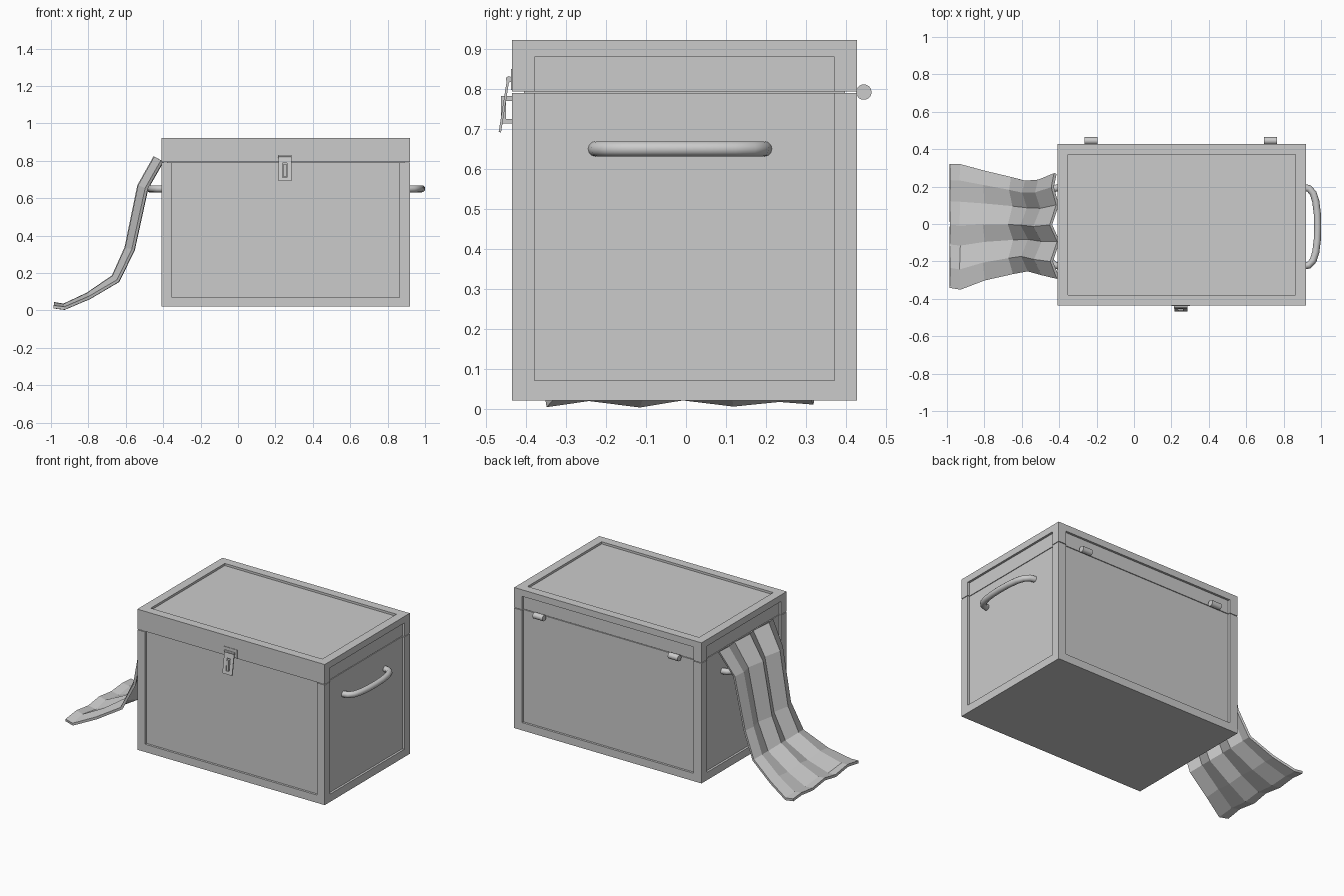
import bpy, bmesh, math
from mathutils import Vector

if "Cube" in bpy.data.objects:
    bpy.data.objects.remove(bpy.data.objects["Cube"])


def new_object(name, bm):
    bmesh.ops.recalc_face_normals(bm, faces=bm.faces)
    me = bpy.data.meshes.new(name)
    bm.to_mesh(me)
    bm.free()
    ob = bpy.data.objects.new(name, me)
    bpy.context.collection.objects.link(ob)
    return ob


def boxes(name, spans):
    """One object from (x0, x1, y0, y1, z0, z1) spans."""
    bm = bmesh.new()
    for x0, x1, y0, y1, z0, z1 in spans:
        for v in bmesh.ops.create_cube(bm, size=1)["verts"]:
            v.co = Vector(((x0, x1)[v.co.x > 0], (y0, y1)[v.co.y > 0], (z0, z1)[v.co.z > 0]))
    return new_object(name, bm)


def activate(ob):
    bpy.ops.object.select_all(action='DESELECT')
    ob.select_set(True)
    bpy.context.view_layer.objects.active = ob


def apply(ob, mod):
    activate(ob)
    bpy.ops.object.modifier_apply(modifier=mod.name)


def smooth(ob):
    activate(ob)
    bpy.ops.object.shade_smooth_by_angle(angle=math.radians(35))


def tube(name, points, radius, sides):
    """Capped round tube through a path lying in a horizontal plane."""
    bm = bmesh.new()
    rings = []
    for i, p in enumerate(points):
        t = (points[min(i + 1, len(points) - 1)] - points[max(i - 1, 0)]).normalized()
        side = t.cross(Vector((0, 0, 1)))
        ring = []
        for k in range(sides):
            a = 2 * math.pi * k / sides
            ring.append(bm.verts.new(p + radius * (side * math.cos(a) + Vector((0, 0, math.sin(a))))))
        rings.append(ring)
    for a, b in zip(rings, rings[1:]):
        for k in range(sides):
            bm.faces.new((a[k], a[(k + 1) % sides], b[(k + 1) % sides], b[k]))
    bm.faces.new(rings[0])
    bm.faces.new(rings[-1])
    ob = new_object(name, bm)
    smooth(ob)
    return ob


# Chest dimensions
X0, X1, Y0, Y1, Z0, Z1 = -0.41, 0.92, -0.435, 0.428, 0.02, 0.922
SEAM, F, D = 0.792, 0.056, 0.014
xa, xb, ya, yb = X0 + F, X1 - F, Y0 + F, Y1 - F

# Body and lid with shallow recessed panels
body = boxes("chest_body", [(X0, X1, Y0, Y1, Z0, SEAM - 0.002)])
lid = boxes("chest_lid", [(X0, X1, Y0, Y1, SEAM + 0.002, Z1)])
cutter = boxes("panel_cutter", [
    (xa, xb, ya, yb, Z1 - D, 1.1),
    (X1 - D, 1.1, ya, yb, 0.07, 0.88),
    (-0.6, X0 + D, ya, yb, 0.07, 0.88),
    (xa, xb, Y1 - D, 0.6, 0.07, 0.88),
    (xa, xb, -0.6, Y0 + D, 0.07, SEAM),
])
cutter.hide_render = True
for ob in (body, lid):
    mod = ob.modifiers.new("panels", 'BOOLEAN')
    mod.operation = 'DIFFERENCE'
    mod.solver = 'EXACT'
    mod.object = cutter
    apply(ob, mod)
bpy.data.objects.remove(cutter)
boxes("seam_core", [(X0 + 0.03, X1 - 0.03, Y0 + 0.03, Y1 - 0.03, 0.75, 0.83)])

# Bowed carrying handles on both ends
half = [(-0.02, -0.212), (0.015, -0.205), (0.038, -0.18), (0.052, -0.135), (0.06, -0.07)]
path = half + [(0.062, 0)] + [(d, -y) for d, y in reversed(half)]
for name, x, s in (("right_handle", X1, 1), ("left_handle", X0, -1)):
    tube(name, [Vector((x + s * d, y - 0.015, 0.65)) for d, y in path], 0.019, 12)

# Hinge barrels at the back
for name, x in (("left_hinge", -0.23), ("right_hinge", 0.73)):
    tube(name, [Vector((x - 0.035, 0.445, SEAM)), Vector((x + 0.035, 0.445, SEAM))], 0.0195, 14)

# Latch: lid plate, pivot, staple and slotted hasp hanging at a slant
boxes("latch_plate", [(0.2, 0.3, Y0 - 0.003, Y0 + 0.01, 0.797, 0.85)])
tube("latch_pivot", [Vector((0.215, -0.443, 0.824)), Vector((0.287, -0.443, 0.824))], 0.008, 8)
boxes("latch_staple", [
    (0.244, 0.258, -0.463, -0.451, 0.713, 0.782),
    (0.244, 0.258, -0.452, -0.415, 0.713, 0.725),
    (0.244, 0.258, -0.452, -0.415, 0.770, 0.782),
])
hasp = boxes("latch_hasp", [
    (0.217, 0.239, -0.003, 0.003, -0.14, 0),
    (0.263, 0.286, -0.003, 0.003, -0.14, 0),
    (0.239, 0.263, -0.003, 0.003, -0.14, -0.12),
    (0.239, 0.263, -0.003, 0.003, -0.042, -0.012),
])
hasp.location = (0, -0.444, 0.83)
hasp.rotation_euler.x = -math.atan2(0.022, 0.14)

# Pleated cloth draped from the left end down to the floor
rows = [  # x, z, back y, front y, pleat depth
    (-0.425, 0.81, 0.27, -0.29, 1.0),
    (-0.51, 0.66, 0.235, -0.27, 1.0),
    (-0.58, 0.33, 0.23, -0.25, 0.9),
    (-0.655, 0.17, 0.25, -0.265, 0.8),
    (-0.80, 0.078, 0.285, -0.30, 0.5),
    (-0.93, 0.02, 0.32, -0.35, 0.4),
    (-0.985, 0.028, 0.32, -0.34, 0.4),
]
pleats = [(0, -0.005), (0.13, 0.012), (0.30, -0.018), (0.49, 0.022),
          (0.65, -0.024), (0.84, 0.018), (1, -0.022)]
bm = bmesh.new()
grid = []
for i, (x, z, yback, yfront, depth) in enumerate(rows):
    a, b = rows[max(i - 1, 0)], rows[min(i + 1, len(rows) - 1)]
    t = Vector((b[0] - a[0], 0, b[1] - a[1])).normalized()
    n = Vector((t.z, 0, -t.x))
    grid.append([bm.verts.new(Vector((x, yback + (yfront - yback) * u, z)) + n * (o * depth))
                 if n.z > 0 else
                 bm.verts.new(Vector((x, yback + (yfront - yback) * u, z)) - n * (o * depth))
                 for u, o in pleats])
for a, b in zip(grid, grid[1:]):
    for k in range(len(pleats) - 1):
        bm.faces.new((a[k], a[k + 1], b[k + 1], b[k]))
cloth = new_object("draped_cloth", bm)
mod = cloth.modifiers.new("thickness", 'SOLIDIFY')
mod.thickness = 0.016
mod.offset = 0
apply(cloth, mod)
